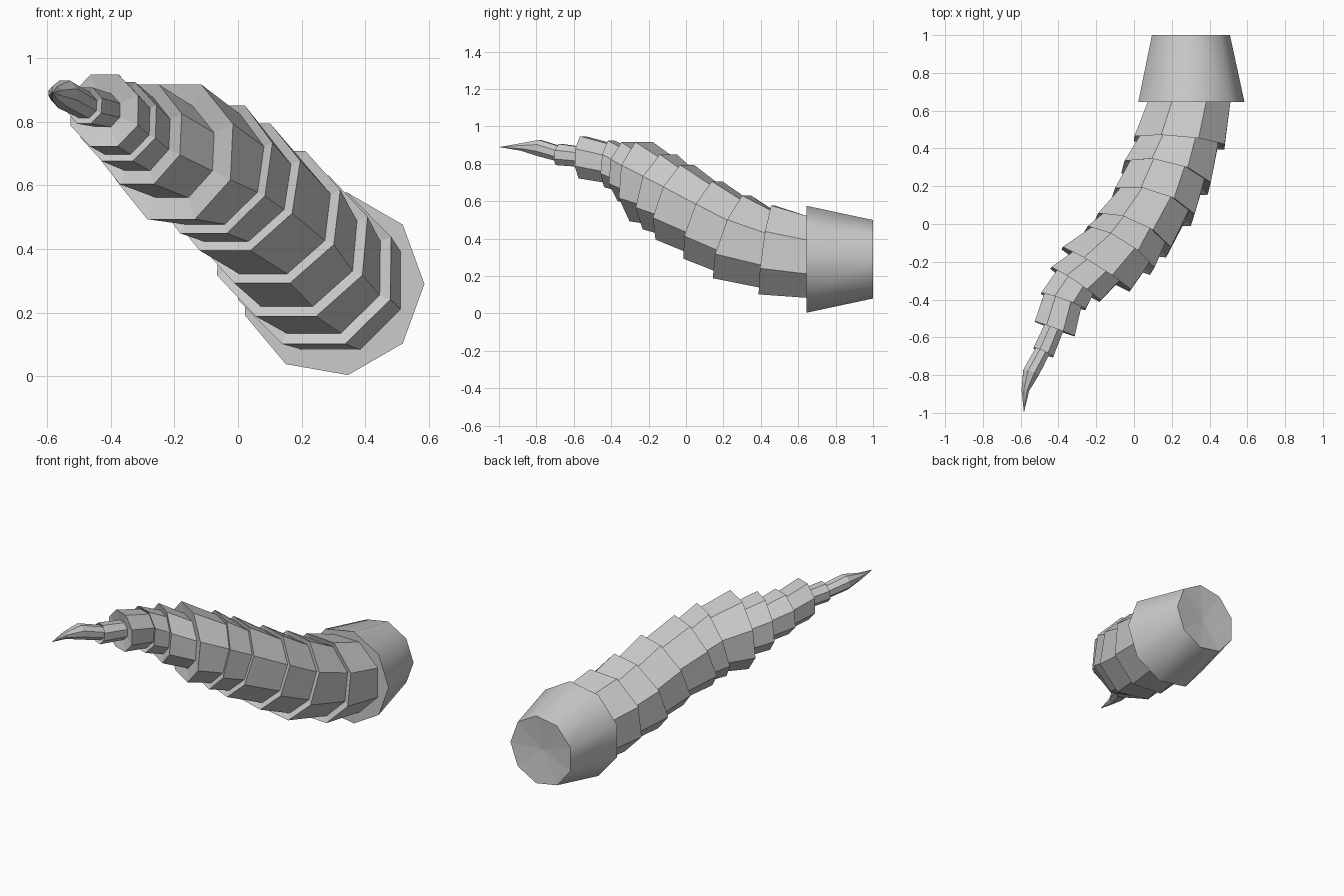
import bpy, bmesh, math
from mathutils import Vector, Euler

cube = bpy.data.objects.get("Cube")
if cube:
    bpy.data.objects.remove(cube)

grey = bpy.data.materials.new("plain_grey")
grey.use_nodes = True
colour = (0.6, 0.6, 0.6, 1)
grey.diffuse_color = colour
grey.node_tree.nodes["Principled BSDF"].inputs["Base Color"].default_value = colour


def ring(bm, centre, radius, yaw, pitch, sides, phase):
    """Polygon facing -y, turned towards -x by yaw and upwards by pitch."""
    turn = Euler((-math.radians(pitch), 0, -math.radians(yaw)), 'XYZ').to_matrix()
    verts = []
    for i in range(sides):
        a = math.radians(phase) + math.tau * i / sides
        verts.append(bm.verts.new(Vector(centre) + turn @ Vector(
            (radius * math.cos(a), 0, radius * math.sin(a)))))
    return verts


def bridge(bm, a, b):
    n = len(a)
    return [bm.faces.new((a[i], a[(i + 1) % n], b[(i + 1) % n], b[i])) for i in range(n)]


def fan(bm, loop, point):
    tip = bm.verts.new(point)
    for i in range(len(loop)):
        bm.faces.new((loop[i - 1], loop[i], tip))


def finish(bm, name):
    bmesh.ops.recalc_face_normals(bm, faces=bm.faces)
    mesh = bpy.data.meshes.new(name)
    bm.to_mesh(mesh)
    bm.free()
    mesh.materials.append(grey)
    obj = bpy.data.objects.new(name, mesh)
    bpy.context.collection.objects.link(obj)
    return obj


# Base cap: nine-sided taper with smooth sides and a slightly sunken back
bm = bmesh.new()
front = ring(bm, (0.295, 0.645, 0.29), 0.29, 0, 0, 9, 0)
back = ring(bm, (0.295, 1.0, 0.29), 0.213, 0, 0, 9, 0)
for face in bridge(bm, front, back):
    face.smooth = True
bm.faces.new(front)
fan(bm, back, (0.297, 0.98, 0.29))
for edge in bm.edges:
    if len({f.smooth for f in edge.link_faces}) > 1:
        edge.smooth = False
finish(bm, "base_cap")

# Flared end of each horn segment: x, y, z, radius, yaw, pitch
segments = [
    (0.24, 0.43, 0.34, 0.26, 5, 8),
    (0.17, 0.245, 0.41, 0.255, 14, 20),
    (0.10, 0.09, 0.50, 0.24, 18, 21),
    (-0.01, -0.06, 0.595, 0.23, 25, 20),
    (-0.08, -0.14, 0.65, 0.225, 32, 15),
    (-0.20, -0.24, 0.705, 0.23, 32, 5),
    (-0.31, -0.32, 0.76, 0.17, 34, 5),
    (-0.375, -0.41, 0.80, 0.135, 20, 5),
    (-0.42, -0.555, 0.835, 0.122, 20, 2),
    (-0.48, -0.68, 0.85, 0.062, 25, 8),
    (-0.545, -0.785, 0.885, 0.047, 18, 5),
]

# Horn: each segment grows out of the narrower root set into the previous flare
bm = bmesh.new()
loop = ring(bm, (0.295, 0.66, 0.30), 0.235, 0, 0, 8, 22.5)
bm.faces.new(loop)
for k, (x, y, z, r, yaw, pitch) in enumerate(segments):
    flare = ring(bm, (x, y, z), r, yaw, pitch, 8, 22.5)
    bridge(bm, loop, flare)
    loop = flare
    if k + 1 < len(segments):
        root = min(0.86 * r, 0.92 * segments[k + 1][3])
        loop = ring(bm, (x, y + 0.015, z), root, yaw, pitch, 8, 22.5)
        bridge(bm, flare, loop)

# Slightly hooked tip
hook = ring(bm, (-0.575, -0.88, 0.89), 0.022, 8, 0, 8, 22.5)
bridge(bm, loop, hook)
fan(bm, hook, (-0.583, -1.0, 0.89))
finish(bm, "segmented_horn")
